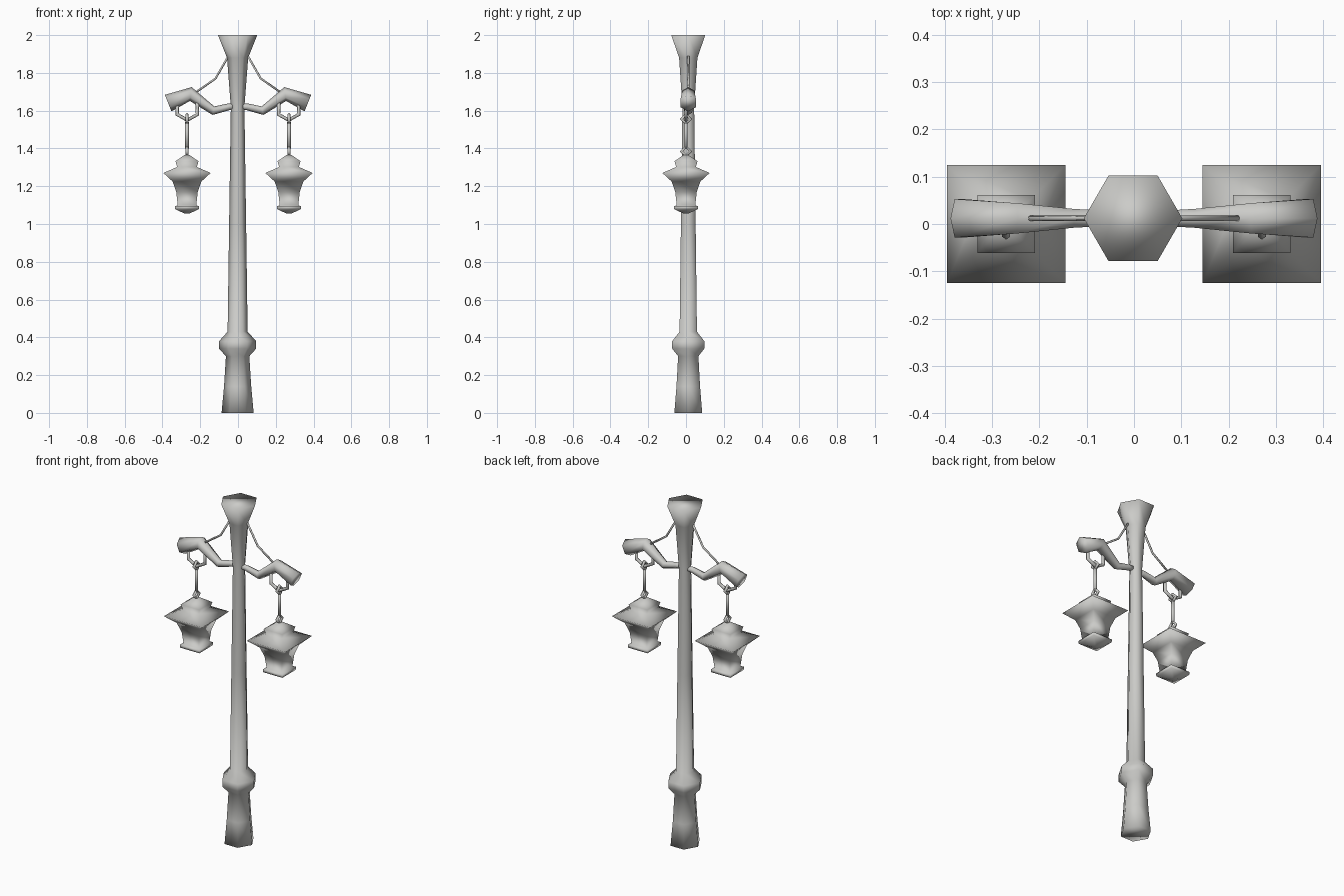
import bpy, bmesh, math
from mathutils import Vector

if "Cube" in bpy.data.objects:
    bpy.data.objects.remove(bpy.data.objects["Cube"])

grey = bpy.data.materials.new("light_grey_metal")
grey.use_nodes = True
grey.diffuse_color = (0.6, 0.6, 0.58, 1)
grey.node_tree.nodes["Principled BSDF"].inputs["Base Color"].default_value = (0.6, 0.6, 0.58, 1)


def tube(name, stations, sides=6, phase=0.0, y=0.0):
    """Loft a capped tube through (x, z, radius) stations lying in the xz plane."""
    bm = bmesh.new()
    pts = [Vector((x, y, z)) for x, z, r in stations]
    across = Vector((0, 1, 0))
    rings = []
    for i, p in enumerate(pts):
        before = (p - pts[i - 1]).normalized() if i else Vector()
        after = (pts[i + 1] - p).normalized() if i < len(pts) - 1 else Vector()
        up = (before + after).normalized().cross(across)
        ring = []
        for k in range(sides):
            a = phase + math.tau * k / sides
            ring.append(bm.verts.new(p + (up * math.cos(a) + across * math.sin(a)) * stations[i][2]))
        rings.append(ring)
    for lo, hi in zip(rings, rings[1:]):
        for k in range(sides):
            n = (k + 1) % sides
            bm.faces.new((lo[k], lo[n], hi[n], hi[k]))
    bm.faces.new(rings[0])
    bm.faces.new(rings[-1])
    bmesh.ops.recalc_face_normals(bm, faces=bm.faces)
    for f in bm.faces:
        f.smooth = True
    mesh = bpy.data.meshes.new(name)
    bm.to_mesh(mesh)
    bm.free()
    mesh.materials.append(grey)
    obj = bpy.data.objects.new(name, mesh)
    bpy.context.collection.objects.link(obj)
    return obj


def link(name, x, z, radius):
    """Small diamond-shaped loop standing in the yz plane."""
    bpy.ops.mesh.primitive_torus_add(major_segments=4, minor_segments=5, major_radius=radius,
                                     minor_radius=0.009, location=(x, 0, z),
                                     rotation=(0, math.pi / 2, 0))
    obj = bpy.context.object
    obj.name = name
    obj.data.materials.append(grey)
    bpy.ops.object.shade_smooth()


# Hexagonal post with a collar and a flared head
post = [(0, 0.085), (0.14, 0.072), (0.3, 0.062), (0.34, 0.098), (0.38, 0.098),
        (0.43, 0.053), (1.0, 0.045), (1.62, 0.036), (1.88, 0.056), (2.0, 0.104)]
tube("post", [(-0.002, z, r) for z, r in post], y=0.012)

arm = [(0.02, 1.622, 0.016), (0.05, 1.62, 0.018), (0.13, 1.6, 0.023),
       (0.25, 1.688, 0.037), (0.37, 1.64, 0.047)]
brace = [(0.045, 1.9, 0.006), (0.12, 1.77, 0.006), (0.22, 1.7, 0.006)]
hanger = [(0.215, 1.66, 0.01), (0.215, 1.58, 0.01), (0.268, 1.55, 0.01),
          (0.322, 1.58, 0.01), (0.322, 1.66, 0.01)]
# Square lantern: height and half width
lantern = [(1.365, 0.014), (1.332, 0.061), (1.302, 0.052), (1.27, 0.125), (1.225, 0.076),
           (1.17, 0.057), (1.098, 0.049), (1.095, 0.064), (1.078, 0.062), (1.055, 0.012)]

# One arm, brace, hanger and lantern on each side
for label, s in (("left", 1), ("right", -1)):
    cx = 0.27 * s

    def side(path):
        return [(x * s, z, r) for x, z, r in path]

    tube(label + "_arm", side(arm), y=0.012)
    tube(label + "_brace", side(brace), sides=5, y=0.012)
    tube(label + "_hanger", side(hanger), sides=6)
    tube(label + "_rod", [(cx, 1.4, 0.01), (cx, 1.54, 0.01)])
    link(label + "_upper_link", cx, 1.555, 0.024)
    link(label + "_lower_link", cx, 1.385, 0.024)
    tube(label + "_lantern", [(cx, z, w * math.sqrt(2)) for z, w in lantern],
         sides=4, phase=math.pi / 4)
